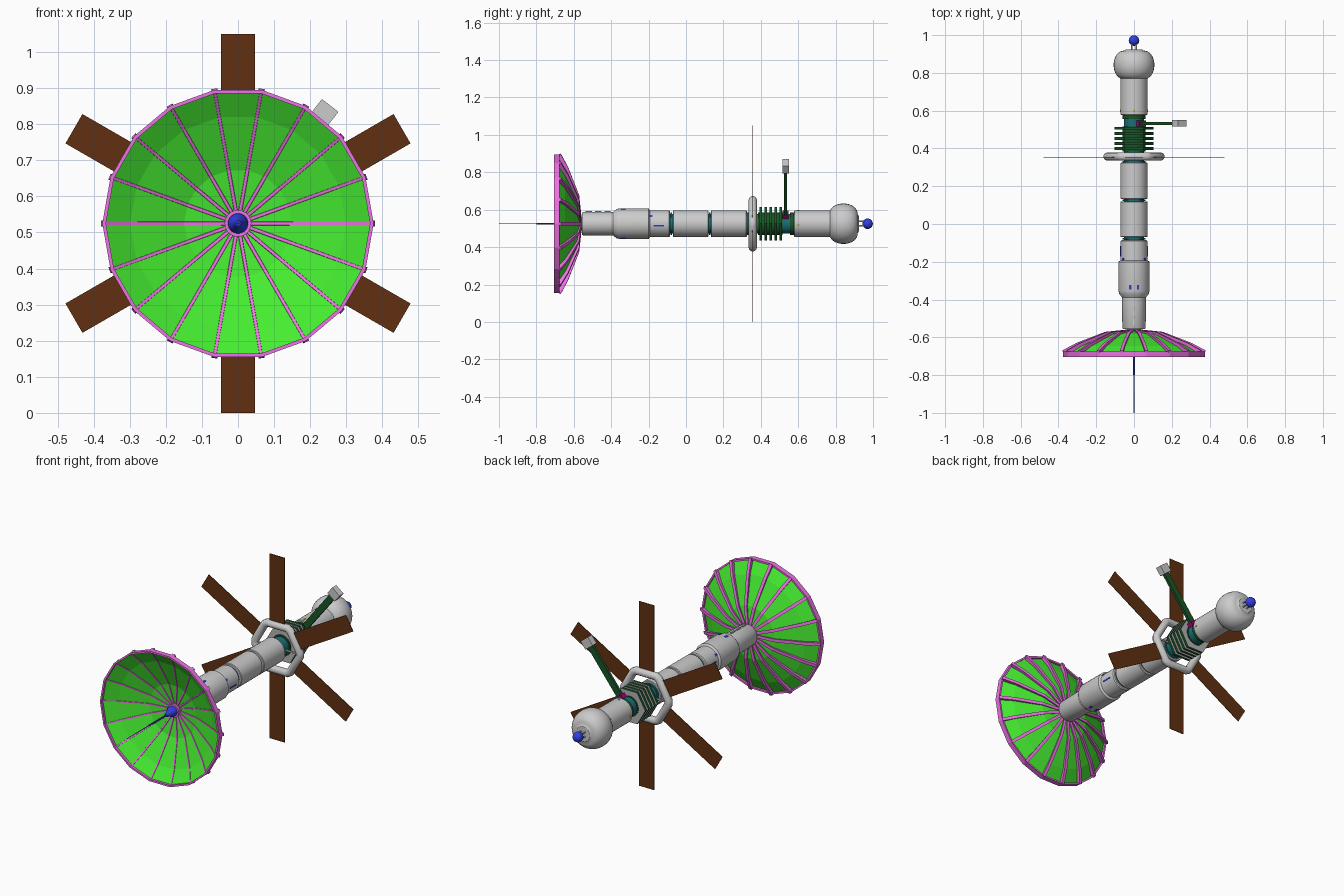
import bpy, bmesh
from math import sin, cos, pi, radians
from mathutils import Matrix, Vector

if "Cube" in bpy.data.objects:
    bpy.data.objects.remove(bpy.data.objects["Cube"])

ZC = 0.525  # height of the long axis


def material(name, rgb):
    m = bpy.data.materials.new(name)
    m.diffuse_color = (*rgb, 1)
    m.use_nodes = True
    m.node_tree.nodes["Principled BSDF"].inputs["Base Color"].default_value = m.diffuse_color
    return m


GREEN = material("leaf_green", (0.06, 0.85, 0.03))
PINK = material("pink", (0.85, 0.17, 0.78))
BROWN = material("brown", (0.12, 0.03, 0.006))
TEAL = material("teal", (0.01, 0.16, 0.18))
DARK = material("dark_green", (0.01, 0.09, 0.02))
BLUE = material("blue", (0.03, 0.05, 0.75))
MAGENTA = material("magenta", (0.4, 0.0, 0.2))
YELLOW = material("yellow", (0.6, 0.45, 0.02))
GREY = material("plate_grey", (0.45, 0.45, 0.45))


def finish(name, bm, mat=None, smooth=False):
    bmesh.ops.recalc_face_normals(bm, faces=bm.faces)
    me = bpy.data.meshes.new(name)
    bm.to_mesh(me)
    bm.free()
    ob = bpy.data.objects.new(name, me)
    bpy.context.collection.objects.link(ob)
    if mat:
        me.materials.append(mat)
    if smooth:
        bpy.ops.object.select_all(action='DESELECT')
        ob.select_set(True)
        bpy.context.view_layer.objects.active = ob
        bpy.ops.object.shade_smooth_by_angle(angle=radians(35))
    return ob


def polar(r, a, y):
    return Vector((r * cos(a), y, ZC + r * sin(a)))


def lathe(name, profile, n=32, mat=None, smooth=True, caps=True, closed=False):
    """Turn (y, radius) points about the long axis."""
    bm = bmesh.new()
    rings = [[bm.verts.new(polar(r, 2 * pi * i / n, y)) for i in range(n)] for y, r in profile]
    pairs = list(zip(rings, rings[1:]))
    if closed:
        pairs.append((rings[-1], rings[0]))
    for p, q in pairs:
        for i in range(n):
            j = (i + 1) % n
            bm.faces.new((p[i], p[j], q[j], q[i]))
    if caps and not closed:
        bm.faces.new(rings[0])
        bm.faces.new(rings[-1])
    return finish(name, bm, mat, smooth)


def boxes(name, items, mat=None):
    """Boxes given as (radius, angle in degrees, y, radial, tangential, y size)."""
    bm = bmesh.new()
    for r, deg, y, sr, st, sy in items:
        a = radians(deg)
        m = (Matrix.Translation(polar(r, a, y)) @ Matrix.Rotation(-a, 4, 'Y')
             @ Matrix.Diagonal((sr, sy, st, 1)))
        bmesh.ops.create_cube(bm, size=1, matrix=m)
    return finish(name, bm, mat)


def barrel(name, y0, y1, r, b=0.006):
    return lathe(name, [(y0, r - b), (y0 + b, r), (y1 - b, r), (y1, r - b)])


# Dish: 18-sided faceted bowl with ribs and a rim band
DISH = [(-0.566, 0.03), (-0.584, 0.15), (-0.648, 0.30), (-0.692, 0.37)]
dish = lathe("dish", DISH, 18, GREEN, False, caps=False)
sol = dish.modifiers.new("thickness", 'SOLIDIFY')
sol.thickness = 0.003
sol.offset = 0
lathe("dish_rim", [(-0.705, 0.366), (-0.705, 0.376), (-0.676, 0.376), (-0.676, 0.366)],
      18, PINK, False, closed=True)

bm = bmesh.new()
for k in range(18):
    a = 2 * pi * k / 18
    side = Vector((-sin(a), 0, cos(a))) * 0.004
    loops = []
    for i, (y, r) in enumerate(DISH):
        f, b = polar(r, a, y - 0.005), polar(r + 0.003 * i, a, y + 0.008 + 0.005 * i)
        loops.append([bm.verts.new(v) for v in (f - side, f + side, b + side * 2.2, b - side * 2.2)])
    for p, q in zip(loops, loops[1:]):
        for i in range(4):
            j = (i + 1) % 4
            bm.faces.new((p[i], p[j], q[j], q[i]))
    bm.faces.new(loops[0])
    bm.faces.new(loops[-1])
finish("dish_ribs", bm, PINK)

# Feed hub and antenna needle
lathe("hub_collar", [(-0.555, 0.026), (-0.555, 0.037), (-0.585, 0.037), (-0.585, 0.026)],
      24, PINK, closed=True)
lathe("feed_hub", [(-0.555, 0.028), (-0.60, 0.028), (-0.615, 0.02), (-0.65, 0.008)], 20, BLUE)
lathe("antenna_base", [(-0.64, 0.004), (-0.80, 0.004)], 8, BLUE)
lathe("antenna_needle", [(-0.79, 0.0022), (-1.0, 0.0015)], 8, BLUE)

# Main hull
lathe("core_tube", [(-0.40, 0.053), (0.60, 0.053)], 32, TEAL)
lathe("front_hull", [(-0.557, 0.058), (-0.55, 0.062), (-0.39, 0.063), (-0.37, 0.078), (-0.355, 0.082),
                     (-0.20, 0.082), (-0.192, 0.071), (-0.09, 0.071), (-0.085, 0.066)])
barrel("mid_hull_a", -0.07, 0.12, 0.071, 0.003)
barrel("mid_hull_b", 0.133, 0.325, 0.071, 0.003)
barrel("rear_hull", 0.578, 0.78, 0.071, 0.003)
for i, y in enumerate((-0.078, 0.126, 0.33)):
    lathe(f"joint_ring_{i}", [(y - 0.004, 0.05), (y - 0.004, 0.06), (y + 0.004, 0.06), (y + 0.004, 0.05)],
          mat=TEAL, closed=True)

# Rear tank, rods and ball
tank = []
for i in range(17):
    t = -pi / 2 + pi * i / 16
    tank.append((0.842 + 0.076 * sin(t), 0.05 + 0.058 * max(0, cos(t)) ** 0.9))
lathe("rear_tank", tank + [(0.924, 0.042)])
bm = bmesh.new()
for k in range(4):
    p = polar(0.017, pi / 4 + k * pi / 2, 0.935)
    bmesh.ops.create_cone(bm, cap_ends=True, segments=8, radius1=0.004, radius2=0.004, depth=0.05,
                          matrix=Matrix.Translation(p) @ Matrix.Rotation(pi / 2, 4, 'X'))
finish("ball_rods", bm)
bm = bmesh.new()
bmesh.ops.create_uvsphere(bm, u_segments=20, v_segments=12, radius=0.028,
                          matrix=Matrix.Translation((0, 0.971, ZC)))
finish("rear_ball", bm, BLUE, True)

# Hexagonal ring with slightly rounded corners, two struts and six panels
cu = bpy.data.curves.new("hex_ring", 'CURVE')
cu.dimensions = '3D'
cu.bevel_depth = 0.022
cu.bevel_resolution = 3
pts = [polar(r, radians(60 * k + d), 0.357) for k in range(6)
       for d, r in ((-4, 0.1415), (4, 0.1415))]
sp = cu.splines.new('POLY')
sp.points.add(len(pts) - 1)
for p, c in zip(sp.points, pts):
    p.co = (*c, 1)
sp.use_cyclic_u = True
bpy.context.collection.objects.link(bpy.data.objects.new("hex_ring", cu))
boxes("ring_struts", [(0.095, a, 0.357, 0.09, 0.008, 0.008) for a in (0, 180)])
boxes("panels", [(0.335, 30 + 60 * k, 0.354, 0.38, 0.094, 0.003) for k in range(6)], BROWN)

# Hexagonal radiator plates: grey faces, dark green edges
for i in range(5):
    y = 0.40 + 0.0265 * i
    plate = lathe(f"radiator_plate_{i}", [(y - 0.007, 0.103), (y + 0.007, 0.103)], 6, DARK, False)
    plate.data.materials.append(GREY)
    for f in plate.data.polygons:
        f.material_index = int(len(f.vertices) == 6)
lathe("radiator_core", [(0.385, 0.06), (0.515, 0.06)], mat=DARK)
lathe("radiator_collar", [(0.556, 0.06), (0.582, 0.06)], mat=DARK)

# Side arm with joint and instrument box
boxes("arm_joint", [(0.058, 52, 0.532, 0.03, 0.044, 0.034)], MAGENTA)
boxes("arm", [(0.215, 52, 0.532, 0.31, 0.036, 0.015)], DARK)
boxes("arm_box", [(0.39, 52, 0.533, 0.05, 0.058, 0.036)])

# Small hull fittings: windows, slats, lamps
boxes("windows", [(0.081, d, -0.335, 0.005, 0.012, 0.024) for d in (75, 104, -75, -104)]
      + [(0.071, d, -0.145, 0.004, 0.008, 0.055) for d in (-8, 172)]
      + [(0.071, d, -0.19, 0.005, 0.012, 0.02) for d in (35, 145)], BLUE)
boxes("hull_slats", [(0.061, 90, -0.42 - 0.05 * j, 0.014, 0.008, 0.034) for j in range(3)])
boxes("lamps", [(0.071, d, 0.6, 0.004, 0.01, 0.012) for d in (-5, 90, 185)], YELLOW)
